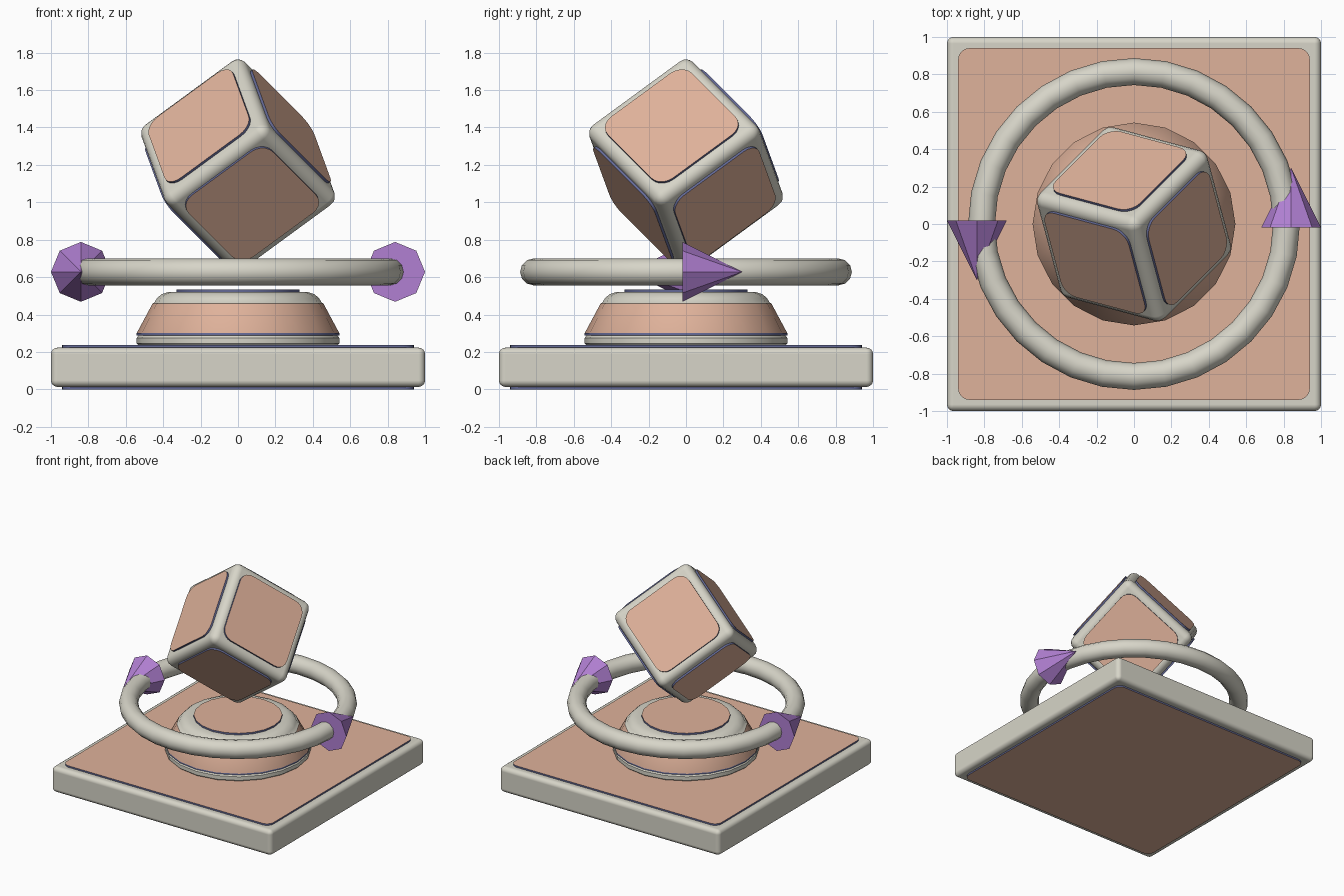
import bpy, bmesh, math
from mathutils import Matrix, Vector

if "Cube" in bpy.data.objects:
    bpy.data.objects.remove(bpy.data.objects["Cube"])


def material(name, rgb):
    m = bpy.data.materials.new(name)
    m.diffuse_color = (*rgb, 1.0)
    m.use_nodes = True
    m.node_tree.nodes["Principled BSDF"].inputs["Base Color"].default_value = m.diffuse_color
    return m


GREY = material("warm grey", (0.68, 0.665, 0.58))
PEACH = material("peach", (0.74, 0.445, 0.325))
BLUE = material("slate blue", (0.125, 0.14, 0.30))
PURPLE = material("purple", (0.44, 0.215, 0.65))


def finish(name, bm, mats, matrix=Matrix(), angle=None):
    """Turn a bmesh into an object, smooth below the given angle."""
    bmesh.ops.recalc_face_normals(bm, faces=bm.faces)
    me = bpy.data.meshes.new(name)
    bm.to_mesh(me)
    bm.free()
    for m in mats:
        me.materials.append(m)
    if angle:
        me.polygons.foreach_set("use_smooth", [True] * len(me.polygons))
        me.set_sharp_from_angle(angle=math.radians(angle))
    ob = bpy.data.objects.new(name, me)
    ob.matrix_world = matrix
    bpy.context.collection.objects.link(ob)
    return ob


def rounded_box(name, size, radius, matrix):
    bm = bmesh.new()
    bmesh.ops.create_cube(bm, size=1, matrix=Matrix.Diagonal((*size, 1)))
    ob = finish(name, bm, [GREY], matrix, 180)
    bev = ob.modifiers.new("round edges", "BEVEL")
    bev.width = radius
    bev.segments = 4
    bev.harden_normals = True
    return ob


def plate(name, half, corner, thick, matrix):
    """Rounded square panel on a surface: peach face, blue rim."""
    bm = bmesh.new()
    ring = []
    for q in range(4):
        a0 = q * math.pi / 2
        c = Matrix.Rotation(a0, 3, 'Z') @ Vector((half - corner, half - corner, -0.01))
        for i in range(6):
            a = a0 + i * math.pi / 10
            ring.append(bm.verts.new(c + Vector((math.cos(a), math.sin(a), 0)) * corner))
    face = bm.faces.new(ring)
    ext = bmesh.ops.extrude_face_region(bm, geom=[face])
    top = [v for v in ext["geom"] if isinstance(v, bmesh.types.BMVert)]
    bmesh.ops.translate(bm, verts=top, vec=(0, 0, thick + 0.01))
    bm.normal_update()
    for f in bm.faces:
        f.material_index = 0 if abs(f.normal.z) > 0.9 else 1
    return finish(name, bm, [PEACH, BLUE], matrix, 30)


# Square base slab with a panel on top and underneath
rounded_box("base_slab", (2, 2, 0.21), 0.035, Matrix.Translation((0, 0, 0.118)))
plate("base_top_panel", 0.94, 0.06, 0.013, Matrix.Translation((0, 0, 0.223)))
plate("base_bottom_panel", 0.94, 0.06, 0.013,
      Matrix.Translation((0, 0, 0.013)) @ Matrix.Rotation(math.pi, 4, 'X'))

# Pedestal: lathed profile, colour index (grey, peach, blue) of the band above each point
SIDES = 20
profile = [(0.52, 0.225, 0), (0.542, 0.245, 0), (0.542, 0.275, 0), (0.53, 0.289, 2),
           (0.542, 0.289, 2), (0.542, 0.30, 1), (0.456, 0.46, 0), (0.448, 0.463, 0),
           (0.435, 0.485, 0), (0.41, 0.508, 0), (0.375, 0.52, 0), (0.33, 0.52, 2),
           (0.33, 0.534, 1)]
bm = bmesh.new()
rings = [[bm.verts.new((r * math.cos(2 * math.pi * i / SIDES),
                        r * math.sin(2 * math.pi * i / SIDES), z)) for i in range(SIDES)]
         for r, z, _ in profile]
for k in range(len(rings) - 1):
    for i in range(SIDES):
        j = (i + 1) % SIDES
        f = bm.faces.new((rings[k][i], rings[k][j], rings[k + 1][j], rings[k + 1][i]))
        f.material_index = profile[k][2]
bm.faces.new(rings[-1]).material_index = 1
bm.faces.new(rings[0][::-1])
finish("pedestal", bm, [GREY, PEACH, BLUE], angle=40)

# Cube balanced on one corner
axes = [Vector((math.sqrt(2 / 3) * math.cos(a), math.sqrt(2 / 3) * math.sin(a), math.sqrt(1 / 3)))
        for a in (math.radians(d) for d in (-15, 105, 225))]
tilt = Matrix(axes).transposed().to_4x4()
cube_frame = Matrix.Translation((0, 0, 1.2)) @ tilt
EDGE = 0.70
rounded_box("cube", (EDGE,) * 3, 0.058, cube_frame)

# A panel on each of the six cube faces
for k, axis in enumerate("XYZ"):
    for s in (1, -1):
        n = Vector([s * (i == k) for i in range(3)])
        u = Vector([float(i == (k + 1) % 3) for i in range(3)])
        local = Matrix((u, n.cross(u), n)).transposed().to_4x4()
        plate(f"cube_panel_{axis}_{'plus' if s > 0 else 'minus'}", 0.285, 0.085, 0.014,
              cube_frame @ local @ Matrix.Translation((0, 0, EDGE / 2)))

# Ring around the cube
RZ = 0.628
bm = bmesh.new()
N, M = 32, 12
loops = []
for i in range(N):
    a = 2 * math.pi * i / N
    loops.append([])
    for j in range(M):
        b = 2 * math.pi * j / M
        r = 0.815 + 0.072 * math.cos(b)
        loops[-1].append(bm.verts.new((r * math.cos(a), r * math.sin(a), RZ + 0.072 * math.sin(b))))
for i in range(N):
    for j in range(M):
        p, q, t = loops[i], loops[(i + 1) % N], (j + 1) % M
        bm.faces.new((p[j], q[j], q[t], p[t]))
finish("ring", bm, [GREY], angle=60)

# Two arrow heads pointing along the ring
for side, s in (("right", 1), ("left", -1)):
    bm = bmesh.new()
    bmesh.ops.create_cone(bm, cap_ends=True, segments=8, radius1=0.16, radius2=0, depth=0.32)
    bmesh.ops.remove_doubles(bm, verts=bm.verts, dist=1e-5)
    finish(f"arrow_head_{side}", bm, [PURPLE],
           Matrix.Translation((0.84 * s, 0.14 * s, RZ)) @ Matrix.Rotation(-s * math.pi / 2, 4, 'X'))
